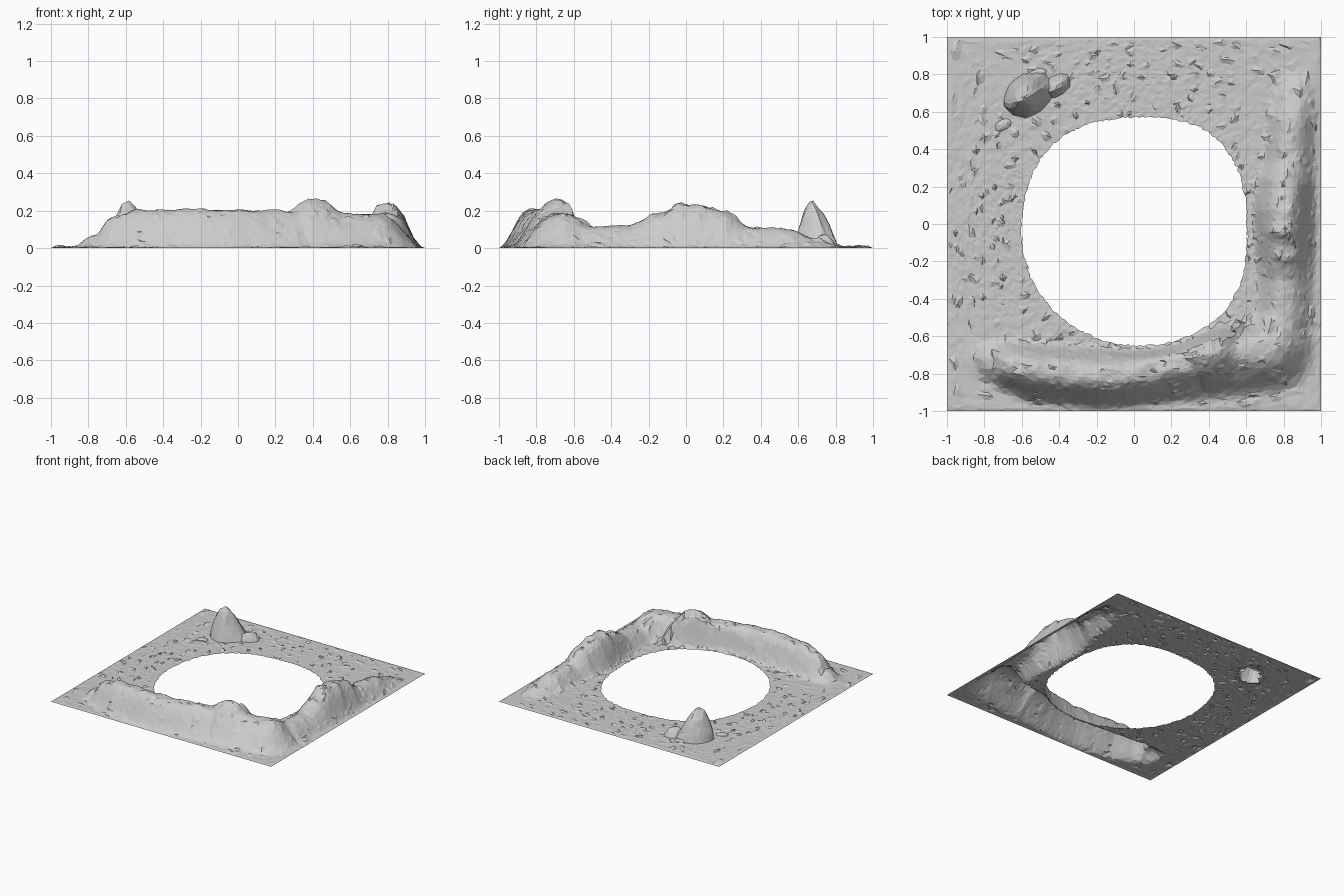
import bpy, bmesh, math, random
from mathutils import Vector, noise, Matrix

if "Cube" in bpy.data.objects:
    bpy.data.objects.remove(bpy.data.objects["Cube"])

random.seed(4)

# Ridge crest: x, y, height, outer width, inner width
CREST = [(-.82, -.70, .01, .12, .10), (-.74, -.73, .07, .14, .12), (-.64, -.75, .165, .17, .14),
         (-.52, -.78, .20, .19, .16), (-.2, -.81, .205, .19, .17), (0, -.80, .20, .19, .17),
         (.28, -.72, .19, .25, .16), (.40, -.665, .255, .29, .15), (.55, -.67, .18, .28, .15),
         (.72, -.65, .18, .27, .16), (.79, -.5, .11, .19, .15), (.80, -.3, .115, .18, .15),
         (.80, -.15, .18, .185, .17), (.795, -.03, .225, .19, .18), (.795, .06, .235, .19, .18),
         (.81, .2, .19, .175, .17), (.83, .32, .11, .155, .15), (.84, .55, .095, .15, .14),
         (.86, .7, .04, .13, .12), (.87, .82, 0, .1, .1)]
# Hole radius every 45 degrees, counter-clockwise from +x
HOLE = [.605, .635, .57, .605, .60, .63, .65, .67]
ROCK = Vector((-.565, .69))
ROCK_ANGLE = math.radians(38)


def ridge_height(x, y):
    best = 0
    p = Vector((x, y))
    for a, b in zip(CREST, CREST[1:]):
        pa, pb = Vector(a[:2]), Vector(b[:2])
        t = max(0, min(1, (p - pa).dot(pb - pa) / (pb - pa).length_squared))
        q = pa.lerp(pb, t)
        k = 4 if p.length < q.length else 3
        w = a[k] + (b[k] - a[k]) * t
        h = a[2] + (b[2] - a[2]) * t
        d = (p - q).length / w
        if d < 1:
            best = max(best, h * (.5 + .5 * math.cos(math.pi * d ** 1.35)))
    return best


def hole_radius(a):
    f = (a / (math.pi / 4)) % 8
    i = int(f)
    t = f - i
    p0, p1, p2, p3 = (HOLE[(i + k) % 8] for k in (-1, 0, 1, 2))
    return .5 * (2 * p1 + (p2 - p0) * t + (2 * p0 - 5 * p1 + 4 * p2 - p3) * t * t
                 + (3 * p1 - p0 - 3 * p2 + p3) * t ** 3)


def finish(bm, name):
    me = bpy.data.meshes.new(name)
    bm.to_mesh(me)
    bm.free()
    ob = bpy.data.objects.new(name, me)
    bpy.context.collection.objects.link(ob)
    return ob


def in_rock(x, y):
    d = Matrix.Rotation(-ROCK_ANGLE, 2) @ (Vector((x, y)) - ROCK)
    return (d.x / .115) ** 2 + (d.y / .085) ** 2 < 1


# Ground sheet with hole and ridge: rings running from hole edge to square edge
N, R = 240, 26
bm = bmesh.new()
rings = []
for j in range(R + 1):
    ring = []
    for i in range(N):
        a = 2 * math.pi * i / N
        c, s = math.cos(a), math.sin(a)
        r0 = hole_radius(a)
        r1 = 1 / max(abs(c), abs(s))
        r = r0 + (r1 - r0) * j / R
        x, y, z = r * c, r * s, 0
        if j == 0:
            x, y = x + random.uniform(-.006, .006), y + random.uniform(-.006, .006)
        if j < R:
            if j > 0:
                m = .4 * min((r1 - r0) / R, 2 * math.pi * r / N)
                x += random.uniform(-m, m)
                y += random.uniform(-m, m)
            # the inner slope meets the ground at the hole edge
            f = max(0, min(1, (math.hypot(x, y) - r0) / .075))
            h = ridge_height(x, y) * f * f * (3 - 2 * f)
            z = .004 + h + h * .07 * noise.noise(Vector((x, y, 0)) * 12) + random.uniform(-.002, .002)
            # sparse gritty specks
            if random.random() < .07 and 0 < j < R - 1:
                z += random.uniform(.004, .4 * (r1 - r0) / R + .004)
        ring.append(bm.verts.new((x, y, max(0, z))))
    rings.append(ring)
for j in range(R):
    for i in range(N):
        k = (i + 1) % N
        q = [rings[j][i], rings[j + 1][i], rings[j + 1][k], rings[j][k]]
        mid = sum((v.co for v in q), Vector()) / 4
        if not in_rock(mid.x, mid.y):
            bm.faces.new(q)
bmesh.ops.triangulate(bm, faces=bm.faces[:])
finish(bm, "ground_with_ridge")


# Rocks: rough domes, open underneath
def rock(name, x, y, size, angle, taper=0.0, lean=(0, 0), sub=3):
    bm = bmesh.new()
    bmesh.ops.create_icosphere(bm, subdivisions=sub, radius=1)
    for v in bm.verts:
        v.co *= 1 + .16 * noise.noise(v.co * 1.7 + Vector((x, y, 3)) * 5)
        z = v.co.z
        k = 1 - taper * max(0, min(1, z)) * (1 if v.co.x < 0 else 1.3)
        v.co = Vector((v.co.x * size[0] * k, v.co.y * size[1] * k, z * size[2]))
        v.co = Matrix.Rotation(angle, 3, 'Z') @ v.co
        v.co += Vector((x + lean[0] * max(z, 0), y + lean[1] * max(z, 0), 0))
    bmesh.ops.bisect_plane(bm, geom=bm.verts[:] + bm.edges[:] + bm.faces[:], plane_co=(0, 0, .002),
                           plane_no=(0, 0, 1), clear_inner=True)
    finish(bm, name)


rock("boulder", ROCK.x, ROCK.y, (.15, .11, .24), ROCK_ANGLE, .4, (-.02, -.01))
rock("side_stone", -.41, .74, (.085, .055, .075), .6, .3, sub=2)
rock("small_stone", -.70, .53, (.05, .03, .02), .5, sub=2)
rock("low_stone", -.52, .80, (.06, .03, .025), .3, sub=2)
